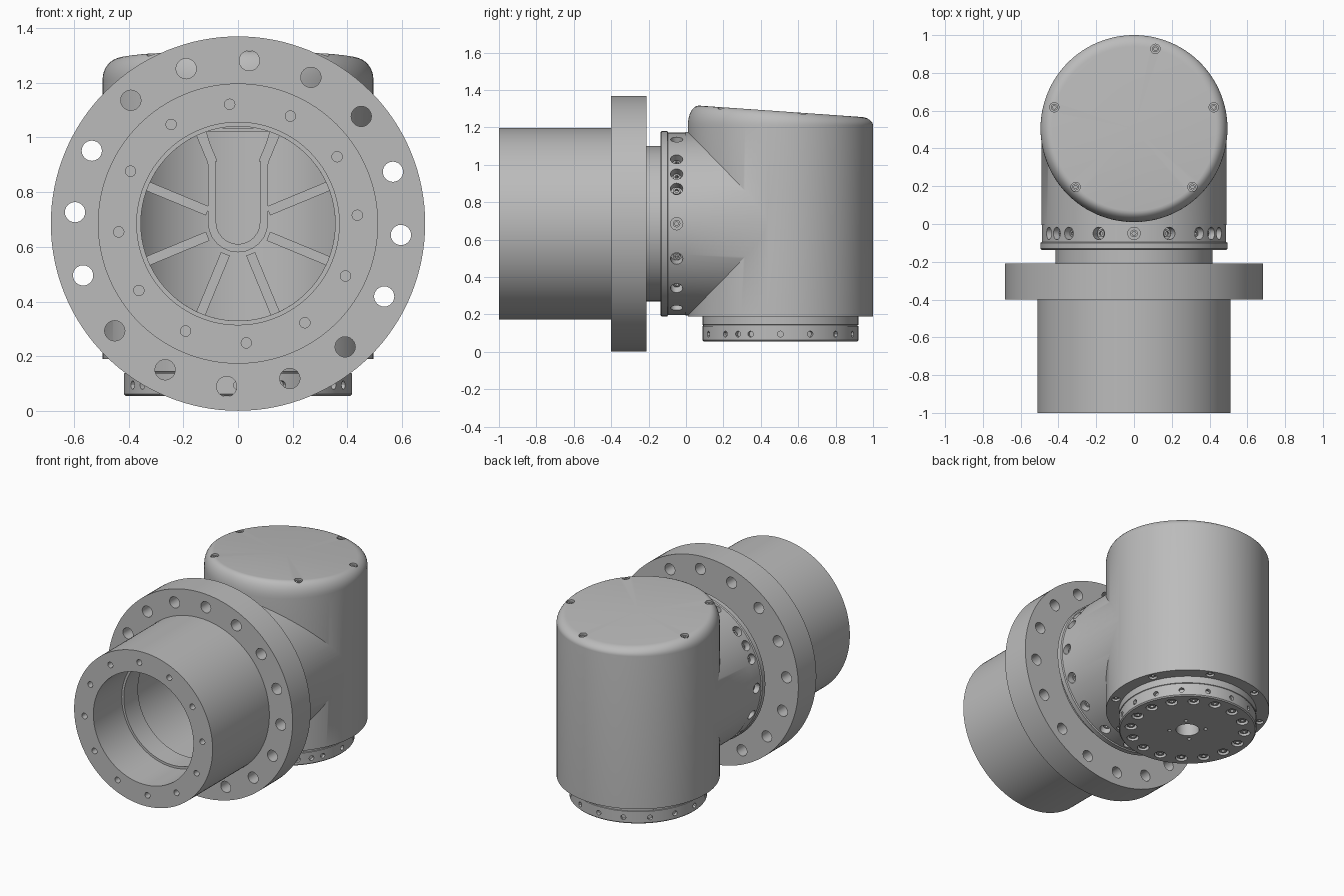
import bpy, bmesh, math
from mathutils import Vector, Matrix

cube = bpy.data.objects.get("Cube")
if cube:
    bpy.data.objects.remove(cube)

# Single material
grey = bpy.data.materials.new("light_grey")
grey.use_nodes = True
grey.diffuse_color = (0.5, 0.5, 0.5, 1)
grey.node_tree.nodes["Principled BSDF"].inputs["Base Color"].default_value = (0.5, 0.5, 0.5, 1)

AXIS_Z = 0.685          # height of the horizontal axis
BODY_Y = 0.505          # position of the vertical axis
X, Y, Z = Vector((1, 0, 0)), Vector((0, 1, 0)), Vector((0, 0, 1))
FRONT = Vector((0, 0, AXIS_Z))
BODY = Vector((0, BODY_Y, 0))


def frame(origin, direction):
    return Matrix.Translation(origin) @ direction.to_track_quat('Z', 'Y').to_matrix().to_4x4()


def revolve(bm, profile, origin, direction, n=96):
    """Spin a closed (radius, height) profile around an axis."""
    m = frame(origin, direction)
    new, rings = [], []
    for i in range(n):
        a = 2 * math.pi * i / n
        ring = [bm.verts.new(m @ Vector((r * math.cos(a), r * math.sin(a), h))) for r, h in profile]
        rings.append(ring)
        new += ring
    k = len(profile)
    for i in range(n):
        a, b = rings[i], rings[(i + 1) % n]
        for j in range(k):
            q = (j + 1) % k
            if profile[j][0] or profile[q][0]:
                bm.faces.new((a[j], b[j], b[q], a[q]))
    bmesh.ops.remove_doubles(bm, verts=new, dist=1e-6)


def rod(bm, origin, direction, r, h, n=24):
    revolve(bm, [(0, 0), (r, 0), (r, h), (0, h)], origin, direction, n)


def screw(bm, origin, direction, r, h):
    revolve(bm, [(0, 0), (r, 0), (r, h), (r * .5, h), (r * .5, h * .4), (0, h * .4)],
            origin, direction, 12)


def make(name, bm):
    bmesh.ops.recalc_face_normals(bm, faces=bm.faces)
    me = bpy.data.meshes.new(name)
    bm.to_mesh(me)
    bm.free()
    me.materials.append(grey)
    ob = bpy.data.objects.new(name, me)
    bpy.context.collection.objects.link(ob)
    return ob


def combine(ob, bm, operation='DIFFERENCE'):
    """Boolean a helper mesh into a part, then drop the helper."""
    tool = make("helper", bm)
    tool.hide_render = True
    mod = ob.modifiers.new("bool", 'BOOLEAN')
    mod.operation, mod.solver, mod.object = operation, 'EXACT', tool
    dg = bpy.context.evaluated_depsgraph_get()
    ob.data = bpy.data.meshes.new_from_object(ob.evaluated_get(dg))
    ob.modifiers.clear()
    bpy.data.objects.remove(tool)


def around(origin, u, v, radius, degrees):
    """Points and outward directions on a circle spanned by u and v."""
    for d in degrees:
        a = math.radians(d)
        out = u * math.cos(a) + v * math.sin(a)
        yield origin + out * radius, out


def steps(count, start=0):
    return [start + 360 * i / count for i in range(count)]


parts = []

# Front tube with its wide bolt flange and neck
bm = bmesh.new()
revolve(bm, [(.37, -1), (.512, -1), (.512, -.4), (.684, -.4), (.684, -.21), (.415, -.21),
             (.415, -.12), (.395, -.12), (.395, -.55), (.355, -.55), (.355, -.7), (.37, -.7)],
        FRONT, Y, 128)
tube = make("flanged_tube", bm)
bm = bmesh.new()
for p, _ in around(FRONT, X, Z, .597, steps(16, -4)):
    rod(bm, p - Y * .45, Y, .037, .3)
for p, _ in around(FRONT, X, Z, .437, steps(12, 4)):
    rod(bm, p - Y * 1.05, Y, .019, .15, 16)
combine(tube, bm)
parts.append(tube)

# Collar with radial screw pockets
screws = bmesh.new()
bm = bmesh.new()
revolve(bm, [(.355, -.137), (.489, -.137), (.495, -.131), (.495, -.1), (.488, -.095),
             (.488, 0), (.355, 0)], FRONT, Y)
collar = make("collar", bm)
bm = bmesh.new()
for p, out in around(FRONT - Y * .05, X, Z, .43, steps(16) + [33, 147]):
    rod(bm, p, out, .033, .1, 20)
    screw(screws, p - out * .005, out, .02, .035)
combine(collar, bm)
parts.append(collar)

# Housing: upright cylinder with rounded, sloping cap
R, CAP, H, W = .495, 1.21, .1, .06


def top_height(y):
    return 1.315 - .07 * (y - .09)


arc = [math.pi / 2 * i / 8 for i in range(9)]
bm = bmesh.new()
revolve(bm, [(0, .19), (R, .19)] + [(R - W + W * math.cos(a), CAP + H * math.sin(a)) for a in arc]
        + [(0, CAP + H)], BODY, Z, 128)
for v in bm.verts:
    if v.co.z > CAP:
        v.co.z = CAP + (v.co.z - CAP) * (top_height(v.co.y) - CAP) / H
housing = make("housing", bm)

# Side branch joined to the housing, then hollowed
bm = bmesh.new()
rod(bm, FRONT - Y * .004, Y, .49, .5, 128)
combine(housing, bm, 'UNION')
bm = bmesh.new()
rod(bm, BODY + Z * .3, Z, .44, .84, 96)
combine(housing, bm)
bm = bmesh.new()
rod(bm, FRONT - Y * .05, Y, .36, .5, 96)
combine(housing, bm)

# Screw pockets in the cap and in the underside rim
bm = bmesh.new()
for p, _ in around(BODY, X, Y, .437, [75, 15, -45, -135, 165]):
    z = top_height(p.y) - .035
    rod(bm, p + Z * z, Z, .025, .1, 20)
    screw(screws, p + Z * (z - .005), Z, .018, .03)
for p, _ in around(BODY, X, Y, .456, steps(8, 22.5)):
    rod(bm, p + Z * .15, Z, .025, .07, 20)
    screw(screws, p + Z * .225, -Z, .019, .025)
combine(housing, bm)
parts.append(housing)

# Output hub underneath
bm = bmesh.new()
revolve(bm, [(.07, .055), (.41, .055), (.417, .062), (.417, .137), (.413, .139),
             (.413, .143), (.417, .145), (.417, .2), (.07, .2)], BODY, Z)
hub = make("output_hub", bm)
bm = bmesh.new()
for p, out in around(BODY + Z * .095, X, Y, .395, steps(16) + [-33, -147]):
    rod(bm, p, out, .016, .06, 12)
for p, _ in around(BODY, X, Y, .345, steps(16, 11.25)):
    rod(bm, p + Z * .03, Z, .036, .05, 20)
    screw(screws, p + Z * .085, -Z, .024, .022)
for p, _ in around(BODY, X, Y, .11, steps(4, 45)):
    rod(bm, p + Z * .03, Z, .012, .06, 12)
combine(hub, bm)
parts.append(hub)
parts.append(make("screws", screws))

# Inner web: radial ribs around a U-shaped channel
bm = bmesh.new()
for d in steps(8, 22.5):
    start = .24 if d in (67.5, 112.5) else .12
    p, out = next(around(FRONT - Y * .06, X, Z, (start + .362) / 2, [d]))
    turn = Matrix.Rotation(-math.radians(d), 4, 'Y')
    bmesh.ops.create_cube(bm, size=1, matrix=Matrix.Translation(p) @ turn
                          @ Matrix.Diagonal((.362 - start, .1, .035, 1)))
bmesh.ops.create_cube(bm, size=1, matrix=Matrix.Translation((0, -.06, 1.028))
                      @ Matrix.Diagonal((.25, .1, .014, 1)))


def channel(half, flare):
    bend = [(-half * math.cos(math.pi * i / 12), .69 - half * math.sin(math.pi * i / 12)) for i in range(13)]
    return [(-flare, 1.02), (-half, .9)] + bend + [(half, .9), (flare, 1.02)]


loops = [[bm.verts.new((x, -.11, z)) for x, z in channel(h, f)] for h, f in ((.08, .115), (.11, .14))]
strip = [bm.faces.new((loops[0][i], loops[0][i + 1], loops[1][i + 1], loops[1][i]))
         for i in range(len(loops[0]) - 1)]
grown = bmesh.ops.extrude_face_region(bm, geom=strip, use_keep_orig=True)
bmesh.ops.translate(bm, vec=(0, .1, 0),
                    verts=[g for g in grown["geom"] if isinstance(g, bmesh.types.BMVert)])
parts.append(make("inner_web", bm))

# Smooth round surfaces, keep edges sharp
bpy.ops.object.select_all(action='DESELECT')
for ob in parts:
    ob.select_set(True)
bpy.context.view_layer.objects.active = parts[0]
bpy.ops.object.shade_smooth_by_angle(angle=math.radians(30))
